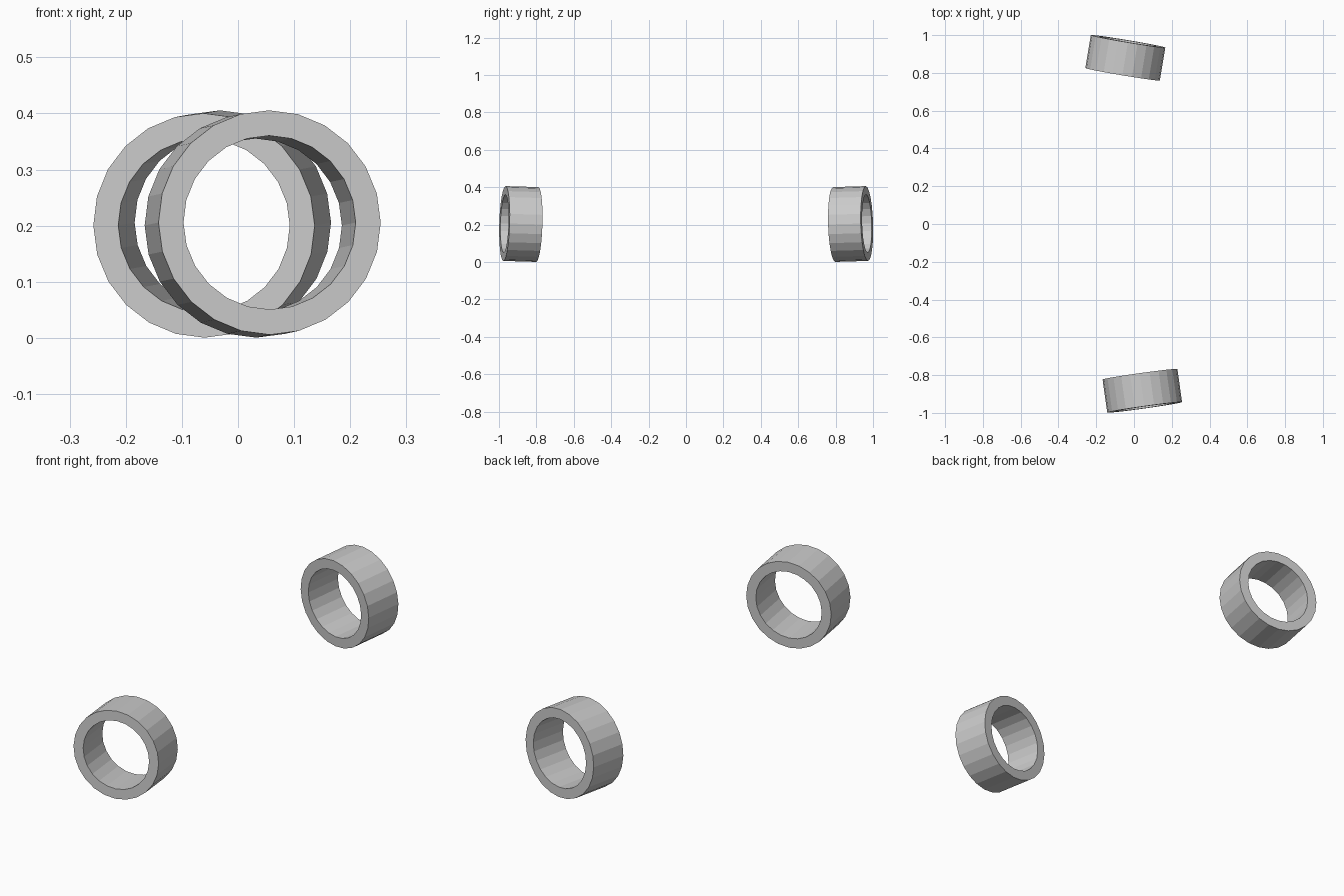
import bpy, bmesh
from math import radians, pi
from mathutils import Vector

if "Cube" in bpy.data.objects:
    bpy.data.objects.remove(bpy.data.objects["Cube"])

SIDES, OUTER, INNER, HALF = 24, 0.2, 0.155, 0.0885


def make_ring(name, centre, lift, heading):
    # Spin a rectangular section around the local Y axis
    bm = bmesh.new()
    pts = [(INNER, -HALF), (OUTER, -HALF), (OUTER, HALF), (INNER, HALF)]
    vs = [bm.verts.new((r, y, 0)) for r, y in pts]
    es = [bm.edges.new((vs[i], vs[(i + 1) % 4])) for i in range(4)]
    bmesh.ops.spin(bm, geom=vs + es, cent=Vector((0, 0, 0)), axis=Vector((0, 1, 0)),
                   angle=2 * pi, steps=SIDES, use_merge=False)
    bmesh.ops.remove_doubles(bm, verts=bm.verts[:], dist=1e-4)
    bmesh.ops.recalc_face_normals(bm, faces=bm.faces[:])
    mesh = bpy.data.meshes.new(name)
    bm.to_mesh(mesh)
    bm.free()
    ob = bpy.data.objects.new(name, mesh)
    bpy.context.collection.objects.link(ob)
    ob.location = centre
    ob.rotation_euler = (radians(lift), 0, radians(heading))
    return ob


# Two short tubes, each turned slightly and lifted at its outward end
make_ring("front_ring", (0.044, -0.883, 0.203), 1.7, 188)
make_ring("back_ring", (-0.046, 0.88, 0.203), 1.7, -9.5)
